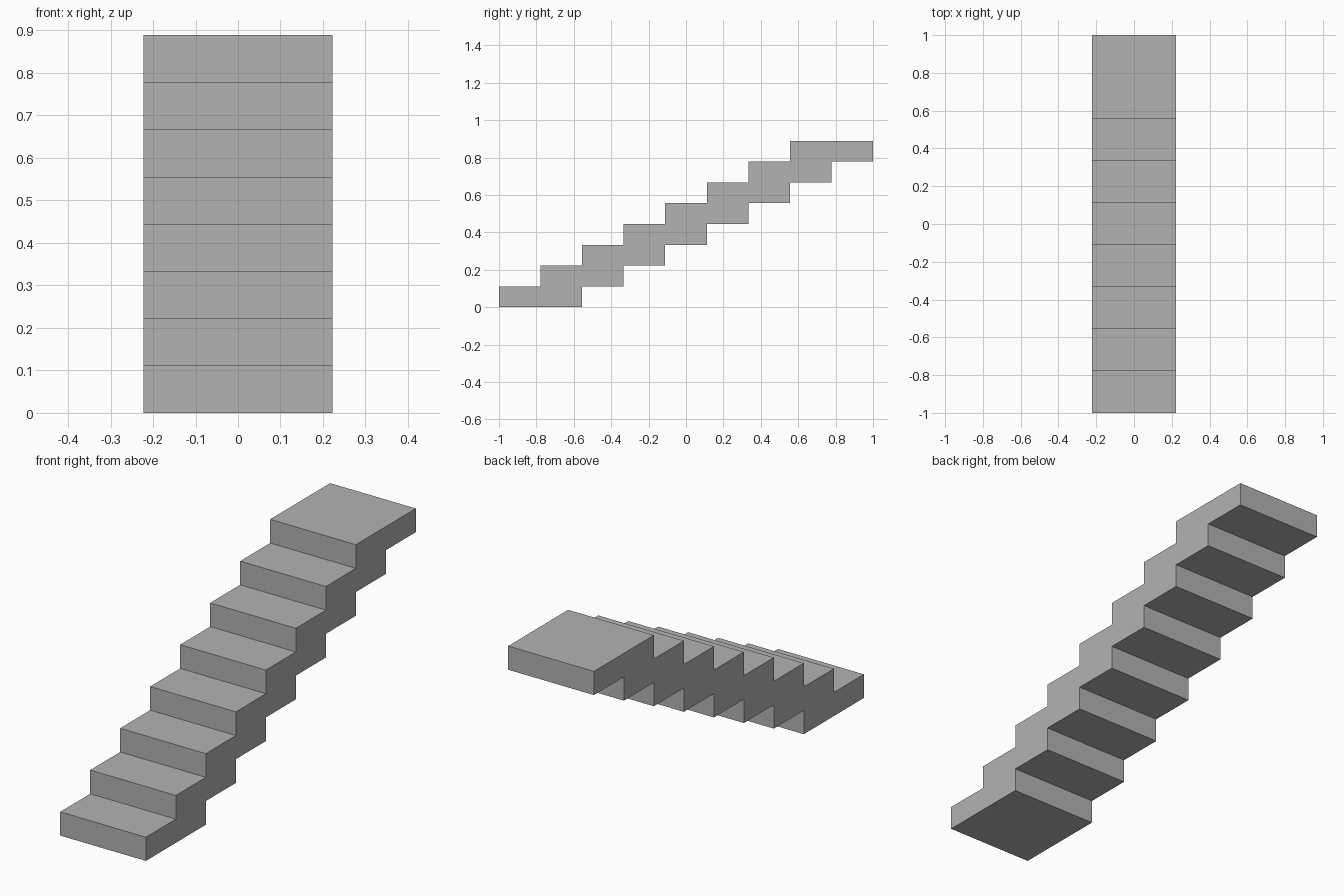
import bpy
import bmesh

cube = bpy.data.objects.get("Cube")
if cube:
    bpy.data.objects.remove(cube, do_unlink=True)

RISE, TREAD, HALF_WIDTH = 1 / 9, 2 / 9, 2 / 9

stone = bpy.data.materials.new("grey stone")
stone.use_nodes = True
grey = (0.45, 0.45, 0.45, 1)
stone.diffuse_color = grey
stone.node_tree.nodes["Principled BSDF"].inputs["Base Color"].default_value = grey


def flight(name, first, last):
    """Extrude a stepped side profile; each step is two treads deep."""
    top, under = [], []
    for i in range(first, last):
        y, z = -1 + i * TREAD, i * RISE
        top += [(y, z), (y, z + RISE)]
        under += [(y + 2 * TREAD, z), (y + 2 * TREAD, z + RISE)]
    profile = top + under[::-1]

    bm = bmesh.new()
    side = bm.faces.new([bm.verts.new((-HALF_WIDTH, y, z)) for y, z in profile])
    result = bmesh.ops.extrude_face_region(bm, geom=[side], use_keep_orig=True)
    moved = [v for v in result["geom"] if isinstance(v, bmesh.types.BMVert)]
    bmesh.ops.translate(bm, verts=moved, vec=(2 * HALF_WIDTH, 0, 0))
    bmesh.ops.recalc_face_normals(bm, faces=bm.faces)

    mesh = bpy.data.meshes.new(name)
    bm.to_mesh(mesh)
    bm.free()
    mesh.materials.append(stone)
    bpy.context.collection.objects.link(bpy.data.objects.new(name, mesh))


# Lower six steps and upper two steps
flight("lower_flight", 0, 6)
flight("upper_flight", 6, 8)
